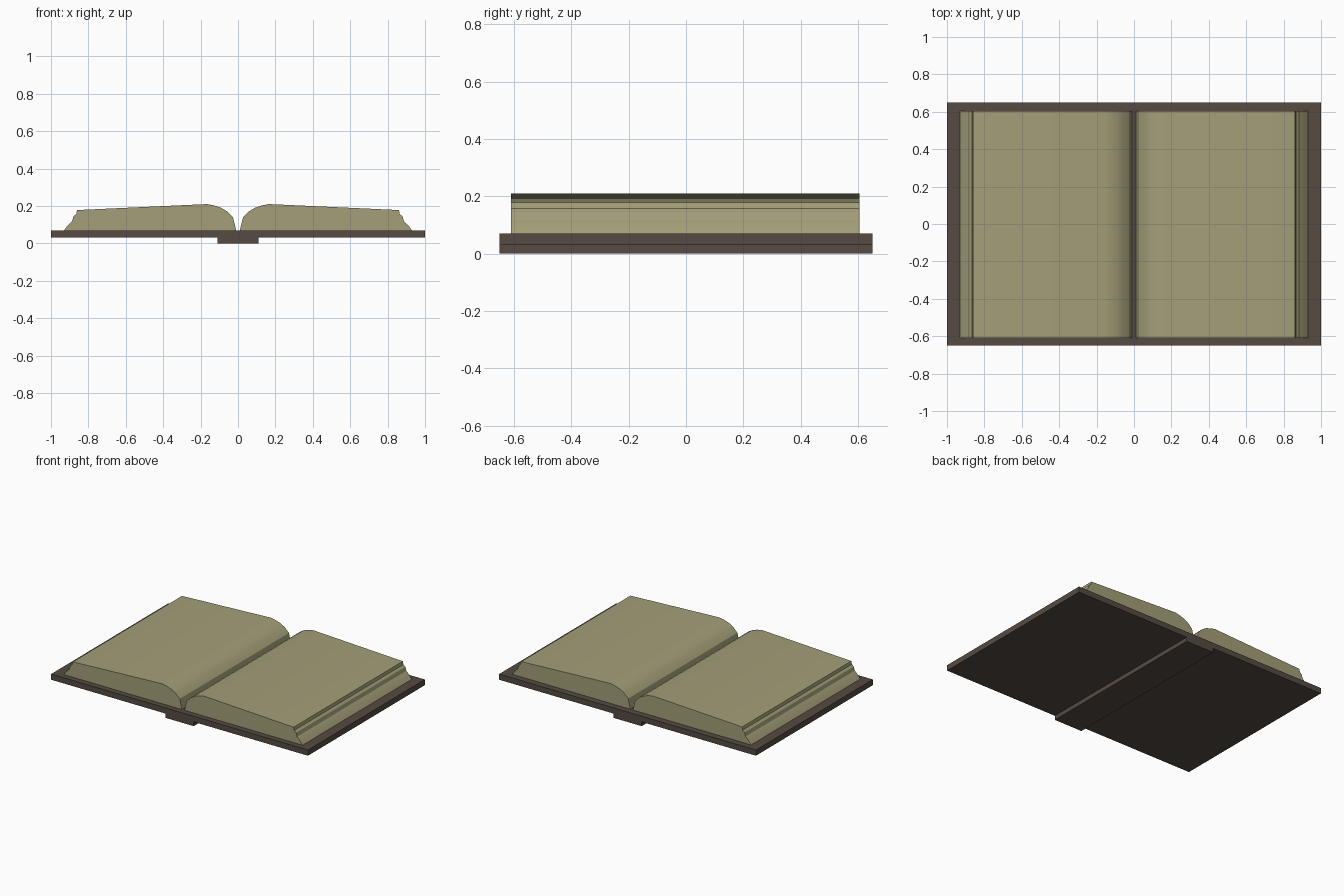
import bpy
import bmesh
import math

cube = bpy.data.objects.get("Cube")
if cube:
    bpy.data.objects.remove(cube, do_unlink=True)


def make_material(name, color):
    mat = bpy.data.materials.new(name)
    mat.use_nodes = True
    mat.diffuse_color = color
    mat.node_tree.nodes["Principled BSDF"].inputs["Base Color"].default_value = color
    return mat


paper = make_material("aged paper", (0.37, 0.345, 0.19, 1))
leather = make_material("dark brown leather", (0.09, 0.07, 0.054, 1))


def extrude_profile(name, profile, y_front, y_back, mat):
    """Sweep a closed x-z outline from the front to the back."""
    bm = bmesh.new()
    face = bm.faces.new([bm.verts.new((x, y_front, z)) for x, z in profile])
    result = bmesh.ops.extrude_face_region(bm, geom=[face])
    moved = [v for v in result["geom"] if isinstance(v, bmesh.types.BMVert)]
    bmesh.ops.translate(bm, verts=moved, vec=(0, y_back - y_front, 0))
    bmesh.ops.recalc_face_normals(bm, faces=bm.faces)
    mesh = bpy.data.meshes.new(name)
    bm.to_mesh(mesh)
    bm.free()
    mesh.materials.append(mat)
    obj = bpy.data.objects.new(name, mesh)
    bpy.context.collection.objects.link(obj)
    return obj


def slab(name, half_width, z_low, z_high):
    outline = [(-half_width, z_low), (half_width, z_low),
               (half_width, z_high), (-half_width, z_high)]
    return extrude_profile(name, outline, -0.65, 0.65, leather)


# Open cover boards and the raised spine beneath them
slab("cover", 1.0, 0.03, 0.07)
slab("spine", 0.11, 0.0, 0.03)

# Page block outline: gutter, curved crest, sloping top, stepped outer edge
page_outline = [(0.01, 0.07), (0.027, 0.14), (0.06, 0.172), (0.09, 0.19),
                (0.13, 0.203), (0.165, 0.21), (0.86, 0.178), (0.865, 0.157),
                (0.88, 0.144), (0.887, 0.118), (0.91, 0.097), (0.93, 0.07)]

for side, sign in (("left", 1), ("right", -1)):
    outline = [(sign * x, z) for x, z in page_outline]
    pages = extrude_profile(side + "_pages", outline, -0.61, 0.605, paper)
    bpy.ops.object.select_all(action="DESELECT")
    pages.select_set(True)
    bpy.context.view_layer.objects.active = pages
    bpy.ops.object.shade_smooth_by_angle(angle=math.radians(30))
